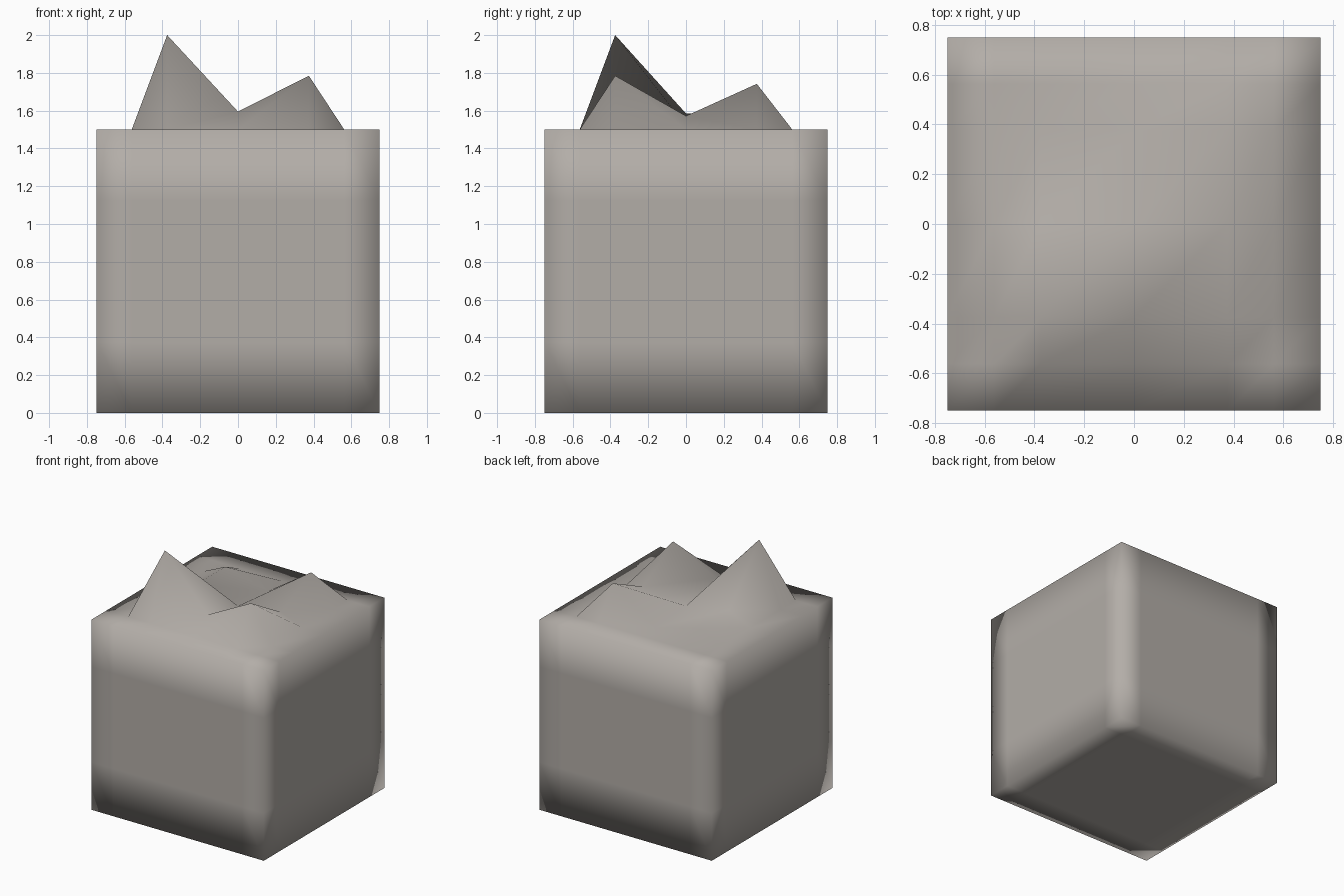
import bpy, bmesh
from mathutils import Vector

if "Cube" in bpy.data.objects:
    bpy.data.objects.remove(bpy.data.objects["Cube"])

# Plain block standing on the ground
SIZE = 1.5
bm = bmesh.new()
bmesh.ops.create_cube(bm, size=SIZE)
bmesh.ops.translate(bm, verts=bm.verts, vec=(0, 0, SIZE / 2))


def loop_cut(axis, position):
    normal = Vector((0, 0, 0))
    normal[axis] = 1
    bmesh.ops.bisect_plane(bm, geom=bm.verts[:] + bm.edges[:] + bm.faces[:],
                           plane_co=normal * position, plane_no=normal)


# Edge loops: tighter near the vertical sides, even along the height
for p in (-0.5625, -0.375, 0, 0.375, 0.5625):
    loop_cut(0, p)
    loop_cut(1, p)
for p in (0.375, 0.75, 1.125):
    loop_cut(2, p)

# Rebuild the top quads starting at the front-left corner, so all fold the same way
bm.normal_update()
for f in [f for f in bm.faces if f.normal.z > 0.9]:
    verts = list(f.verts)
    k = verts.index(min(verts, key=lambda v: v.co.x + v.co.y))
    bm.faces.remove(f)
    bm.faces.new(verts[k:] + verts[:k])

# Raised peaks and hollow, rows from front to back
HEIGHTS = ((2.0, 1.595, 1.785),
           (1.585, 1.52, 1.572),
           (1.585, 1.495, 1.742))
for v in bm.verts:
    i, j = round(v.co.x / 0.375, 3), round(v.co.y / 0.375, 3)
    if v.co.z > SIZE - 0.01 and abs(i) <= 1 and abs(j) <= 1:
        v.co.z = HEIGHTS[int(j) + 1][int(i) + 1]

# Smooth shading over the whole block
for f in bm.faces:
    f.smooth = True
bm.normal_update()
mesh = bpy.data.meshes.new("peaked_block")
bm.to_mesh(mesh)
bm.free()
block = bpy.data.objects.new("peaked_block", mesh)
bpy.context.collection.objects.link(block)

# Warm dark grey
stone = bpy.data.materials.new("warm_grey")
stone.diffuse_color = (0.45, 0.42, 0.39, 1)
stone.use_nodes = True
stone.node_tree.nodes["Principled BSDF"].inputs["Base Color"].default_value = stone.diffuse_color
mesh.materials.append(stone)
